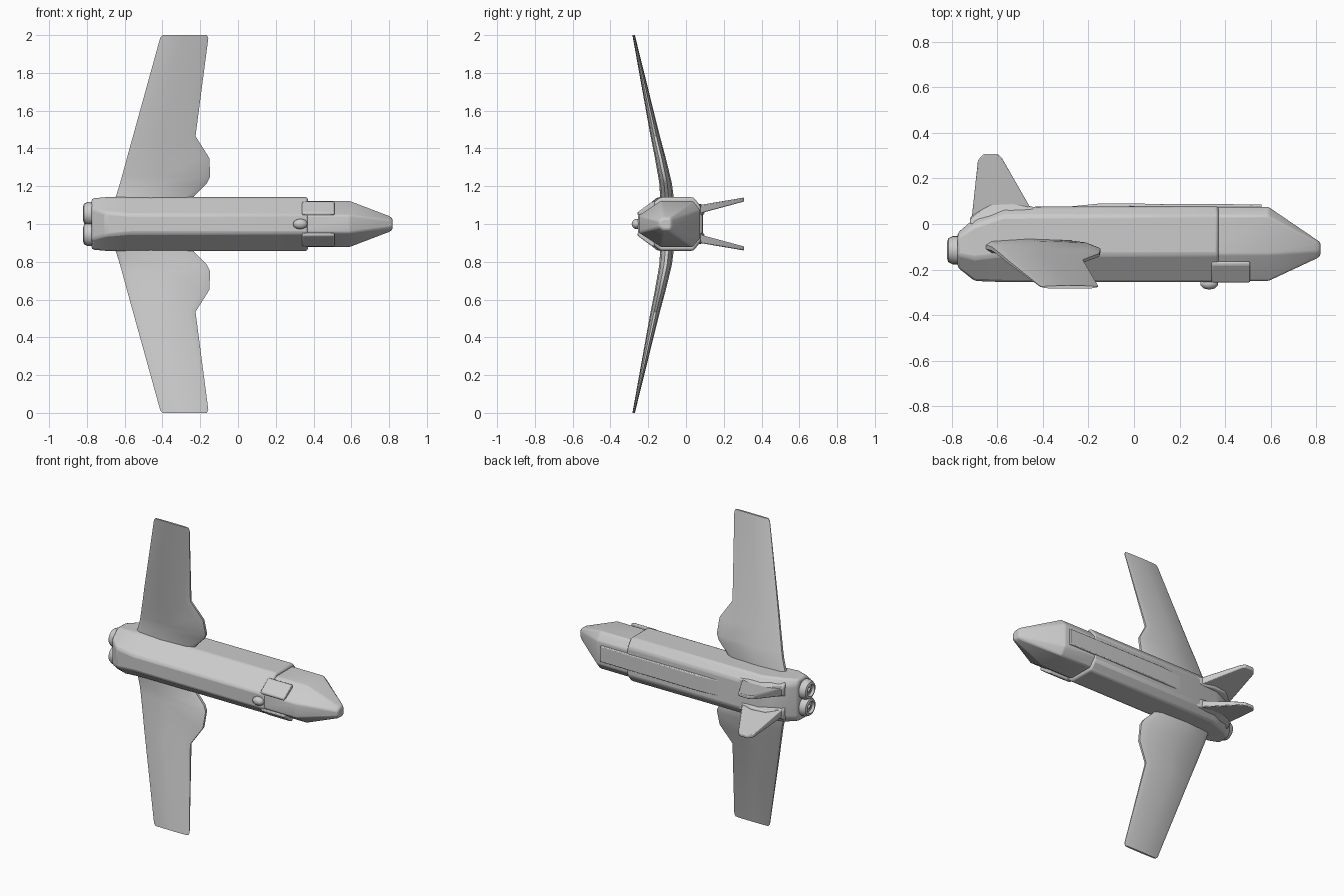
import bpy, bmesh, math
from mathutils import Vector

if "Cube" in bpy.data.objects:
    bpy.data.objects.remove(bpy.data.objects["Cube"])

grey = bpy.data.materials.new("light_grey")
grey.diffuse_color = (0.6, 0.6, 0.6, 1)
grey.use_nodes = True
grey.node_tree.nodes["Principled BSDF"].inputs["Base Color"].default_value = grey.diffuse_color


def finish(name, bm, bevel=0.0):
    bmesh.ops.recalc_face_normals(bm, faces=bm.faces)
    me = bpy.data.meshes.new(name)
    bm.to_mesh(me)
    bm.free()
    me.materials.append(grey)
    ob = bpy.data.objects.new(name, me)
    bpy.context.collection.objects.link(ob)
    bpy.context.view_layer.objects.active = ob
    ob.select_set(True)
    if bevel:
        m = ob.modifiers.new("soft_edges", 'BEVEL')
        m.width, m.segments, m.limit_method = bevel, 2, 'ANGLE'
        m.angle_limit = math.radians(25)
    bpy.ops.object.shade_smooth_by_angle(angle=math.radians(35))
    ob.select_set(False)
    return ob


def loft(name, rings, bevel=0.0):
    """Skin a list of closed rings with equal point counts."""
    bm = bmesh.new()
    vs = [[bm.verts.new(p) for p in r] for r in rings]
    n = len(vs[0])
    for a, b in zip(vs, vs[1:]):
        for i in range(n):
            j = (i + 1) % n
            bm.faces.new((a[i], a[j], b[j], b[i]))
    bm.faces.new(vs[0])
    bm.faces.new(vs[-1])
    return finish(name, bm, bevel)


def hull_ring(x, y0, y1, flat, half, back):
    """Symmetric octagon; y0 is the front side, y1 the back side."""
    d = y1 - y0
    side = [(y0, flat), (y0 + 0.36 * d, half), (y1 - 0.12 * d, half), (y1, back)]
    pts = side + [(y, -h) for y, h in reversed(side)]
    return [(x, y, 1 + h) for y, h in pts]


def slab(name, outline, place, thick, bevel):
    """Tapered plate: outline (u, v), place(u, v) gives the mid surface, thick(v) the half-thickness."""
    rings = []
    for s in (-1, 1):
        rings.append([place(u, v, s * thick(v)) for u, v in outline])
    return loft(name, rings, bevel)


# Main body with a tapered tail
loft("main_body", [hull_ring(-0.775, -0.19, -0.04, 0.08, 0.135, 0.10),
                   hull_ring(-0.70, -0.25, 0.025, 0.06, 0.142, 0.10),
                   hull_ring(-0.57, -0.255, 0.075, 0.05, 0.142, 0.09),
                   hull_ring(0.37, -0.255, 0.08, 0.05, 0.142, 0.09)], 0.012)

# Narrower forward section and blunt nose cone
loft("nose", [hull_ring(0.30, -0.25, 0.075, 0.045, 0.122, 0.075),
              hull_ring(0.59, -0.25, 0.075, 0.045, 0.122, 0.075),
              hull_ring(0.80, -0.152, -0.068, 0.02, 0.042, 0.025),
              hull_ring(0.818, -0.14, -0.08, 0.015, 0.03, 0.018)], 0.008)

# Raised spine along the back
loft("back_spine", [[(x, y, 1 + z) for y, z in
                     ((0.04, -0.06), (t, -0.05), (t, 0.05), (0.04, 0.06))]
                    for x, t in ((-0.35, 0.07), (-0.15, 0.09), (0.56, 0.086))], 0.004)

for s, side in ((1, "upper"), (-1, "lower")):
    # Forward-reaching rail on the front chamfer
    loft(side + "_front_rail", [[(x, y, 1 + s * z) for y, z in
                                 ((-0.255, 0.045), (-0.257, 0.062), (-0.18, 0.118),
                                  (-0.165, 0.118), (-0.165, 0.07))]
                                for x in (0.34, 0.51)], 0.006)

    # Swept wing with a rounded leading-edge root extension
    stations = [(1.08, -0.68, -0.27, -0.097), (1.15, -0.645, -0.23, -0.102),
                (1.215, -0.625, -0.165, -0.108), (1.25, -0.615, -0.147, -0.115),
                (1.35, -0.588, -0.152, -0.136), (1.465, -0.556, -0.225, -0.163),
                (1.985, -0.412, -0.157, -0.274), (2.0, -0.40, -0.165, -0.277)]
    rings = []
    for z, xa, xb, y in stations:
        t = 0.038 - 0.031 * min(1, (z - 1.08) / 0.9)
        c = xb - xa
        prof = ((0, -0.25), (0.06, -0.7), (0.45, -1), (0.9, -0.8), (1, -0.25),
                (1, 0.25), (0.9, 0.8), (0.45, 1), (0.06, 0.7), (0, 0.25))
        rings.append([(xa + c * u, y + t * v, 1 + s * (z - 1)) for u, v in prof])
    loft(side + "_wing", rings)

    # Canted tail fin
    slab(side + "_tail_fin",
         [(-0.715, 0.0), (-0.685, 0.28), (-0.66, 0.308), (-0.60, 0.308),
          (-0.58, 0.29), (-0.46, 0.08), (-0.42, 0.0)],
         lambda u, v, t, s=s: (u, v, 1 + s * (0.062 + 0.22 * v) + t),
         lambda v: 0.026 - 0.05 * v, 0.005)

    # Fairing blending the fin into the body
    loft(side + "_fin_fairing", [[(x, y, 1 + s * z) for y, z in
                                  ((0.0, 0.03), (t, 0.05), (t, 0.10), (0.0, 0.125))]
                                 for x, t in ((-0.72, 0.03), (-0.63, 0.09),
                                              (-0.54, 0.098), (-0.42, 0.07))], 0.008)

    # Rocket engine bell with a recessed mouth
    profile = [(-0.74, 0.062), (-0.795, 0.062), (-0.815, 0.052),
               (-0.82, 0.038), (-0.805, 0.03), (-0.805, 0.015), (-0.815, 0.008)]
    loft(side + "_engine", [[(x, -0.115 + r * math.cos(a), 1 + s * 0.055 + r * math.sin(a))
                             for a in (math.tau * i / 24 for i in range(24))]
                            for x, r in profile])

# Small antenna knob on the front face
bm = bmesh.new()
bmesh.ops.create_icosphere(bm, subdivisions=2, radius=1)
for v in bm.verts:
    v.co = Vector((0.33 + 0.04 * v.co.x, -0.262 + 0.026 * v.co.y, 1 + 0.028 * v.co.z))
finish("antenna_knob", bm)
